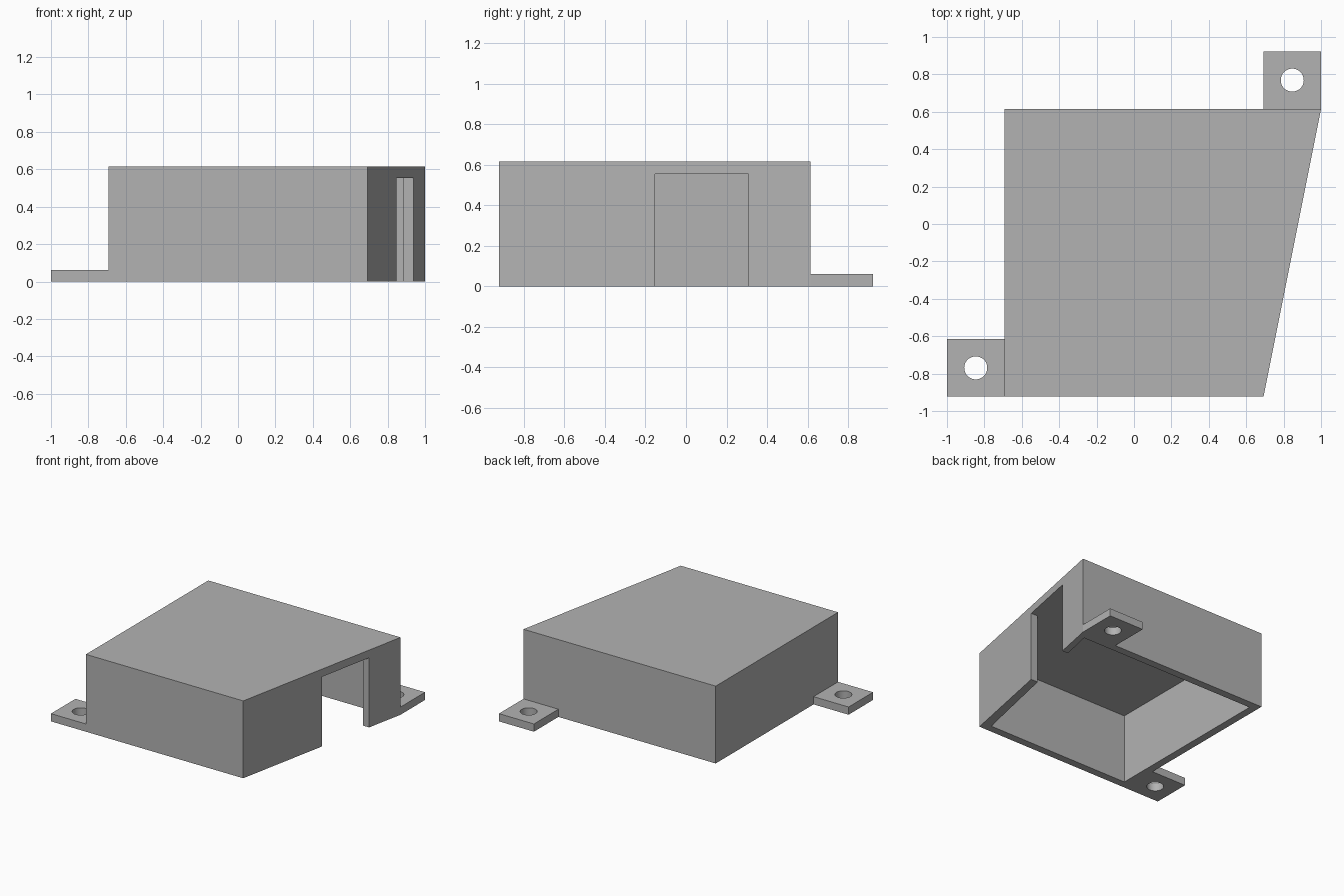
import bpy
import bmesh
from math import radians

cube = bpy.data.objects.get("Cube")
if cube:
    bpy.data.objects.remove(cube, do_unlink=True)

U = 1 / 13            # design unit
WALL = 0.8 * U        # wall, roof and tab thickness
HEIGHT = 8 * U
TAB = 4 * U

grey = bpy.data.materials.new("plain_grey")
grey.use_nodes = True
colour = (0.45, 0.45, 0.45, 1)
grey.diffuse_color = colour
grey.node_tree.nodes["Principled BSDF"].inputs["Base Color"].default_value = colour


def prism(name, outline, z0, z1):
    """Extrude a flat outline from z0 up to z1."""
    bm = bmesh.new()
    face = bm.faces.new([bm.verts.new((x, y, z0)) for x, y in outline])
    top = bmesh.ops.extrude_face_region(bm, geom=[face])["geom"]
    verts = [v for v in top if isinstance(v, bmesh.types.BMVert)]
    bmesh.ops.translate(bm, verts=verts, vec=(0, 0, z1 - z0))
    bmesh.ops.recalc_face_normals(bm, faces=bm.faces)
    mesh = bpy.data.meshes.new(name)
    bm.to_mesh(mesh)
    bm.free()
    mesh.materials.append(grey)
    obj = bpy.data.objects.new(name, mesh)
    bpy.context.collection.objects.link(obj)
    return obj


def rect(x0, y0, x1, y1):
    return [(x0, y0), (x1, y0), (x1, y1), (x0, y1)]


def cut(target, cutter):
    """Subtract the cutter and discard it."""
    mod = target.modifiers.new("cut", "BOOLEAN")
    mod.operation = "DIFFERENCE"
    mod.solver = "EXACT"
    mod.object = cutter
    bpy.context.view_layer.objects.active = target
    bpy.ops.object.modifier_apply(modifier=mod.name)
    bpy.data.objects.remove(cutter, do_unlink=True)


# Cover: open underneath, with one slanted side
left, right, far, front, back = -9 * U, 9 * U, 13 * U, -12 * U, 8 * U
cover = prism("cover", [(left, front), (right, front), (far, back), (left, back)],
              0, HEIGHT)
cavity = prism("cavity", [(left + WALL, front + WALL), (right - WALL, front + WALL),
                          (far - WALL, back - WALL), (left + WALL, back - WALL)],
               -WALL, HEIGHT - WALL)
cut(cover, cavity)

# Doorway through the slanted wall
cut(cover, prism("doorway", rect(7 * U, -2 * U, 14 * U, 4 * U), -WALL, HEIGHT - WALL))


# Mounting tabs with screw holes at opposite corners
def mounting_tab(name, x, y):
    tab = prism(name, rect(x, y, x + TAB, y + TAB), 0, WALL)
    bpy.ops.mesh.primitive_cylinder_add(vertices=48, radius=WALL, depth=TAB,
                                        location=(x + TAB / 2, y + TAB / 2, 0))
    cut(tab, bpy.context.object)
    bpy.ops.object.select_all(action="DESELECT")
    tab.select_set(True)
    bpy.context.view_layer.objects.active = tab
    bpy.ops.object.shade_smooth_by_angle(angle=radians(30))


mounting_tab("front_mounting_tab", left - TAB, front)
mounting_tab("back_mounting_tab", right, back)
